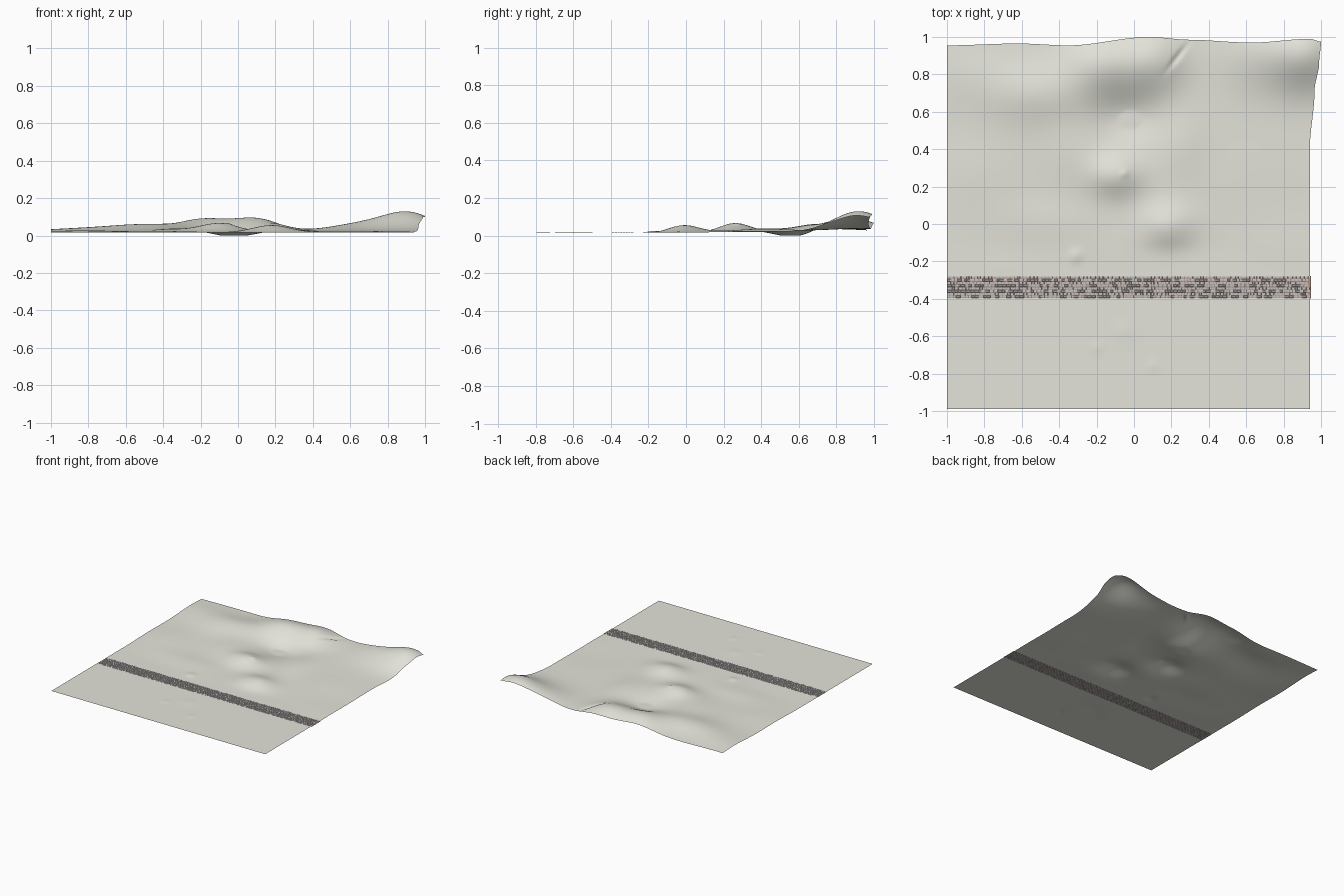
import bpy, bmesh, math, random

if "Cube" in bpy.data.objects:
    bpy.data.objects.remove(bpy.data.objects["Cube"])

random.seed(4)

# Hills and hollows: centre x, centre y, spread x, spread y, height
HILLS = [
    (0.92, 0.92, 0.13, 0.13, 0.085), (0.68, 0.92, 0.17, 0.14, 0.04),
    (0.10, 0.88, 0.12, 0.12, 0.063), (-0.18, 0.86, 0.13, 0.11, 0.056),
    (-0.50, 0.70, 0.22, 0.11, 0.036), (-0.85, 0.82, 0.15, 0.10, 0.010),
    (-0.03, 0.58, 0.12, 0.09, -0.030), (-0.10, 0.26, 0.10, 0.08, 0.046),
    (0.18, -0.01, 0.10, 0.08, 0.038), (0.25, 0.42, 0.09, 0.14, 0.016),
    (-0.32, 0.38, 0.12, 0.14, 0.016), (-0.80, 0.30, 0.18, 0.14, 0.008),
    (0.60, 0.25, 0.20, 0.14, 0.007), (-0.45, 0.02, 0.20, 0.08, 0.007),
]
# Small mounds beside the road
MOUNDS = [(-0.31, -0.17, 0.025, 0.007), (-0.05, -0.57, 0.04, 0.003),
          (-0.20, -0.66, 0.02, 0.003), (0.10, -0.76, 0.02, 0.003),
          (-0.05, 0.27, 0.015, 0.006)]
BACK_EDGE = [(-1, 0.955), (-0.62, 0.965), (-0.35, 0.955), (0.08, 1.0),
             (0.3, 0.985), (0.6, 0.97), (0.88, 0.99), (0.94, 0.975)]
RIGHT_EDGE = [(-1, 0.94), (0.4, 0.94), (0.7, 0.965), (0.85, 0.99), (0.96, 1.0)]


def smooth(a, b, t):
    t = min(max((t - a) / (b - a), 0), 1)
    return t * t * (3 - 2 * t)


def along(points, t):
    for (a, va), (b, vb) in zip(points, points[1:]):
        if t <= b:
            return va + (vb - va) * smooth(a, b, t)
    return points[-1][1]


def height(x, y):
    z = 0.0
    for cx, cy, sx, sy, h in HILLS:
        z += h * math.exp(-((x - cx) / sx) ** 2 / 2 - ((y - cy) / sy) ** 2 / 2)
    # narrow fold near the back edge
    u = (x - 0.23) * 0.61 + (y - 0.89) * 0.79
    v = (x - 0.23) * 0.79 - (y - 0.89) * 0.61
    z -= 0.012 * math.exp(-(u / 0.08) ** 2 - (v / 0.012) ** 2)
    z += 0.002 * math.sin(6 * x + 3 * y) * math.sin(9 * y)
    z = z * smooth(-0.28, -0.08, y) + 0.017 + 0.009 * smooth(0.1, 0.95, y)
    for cx, cy, s, h in MOUNDS:
        z += h * math.exp(-((x - cx) ** 2 + (y - cy) ** 2) / (2 * s * s))
    return max(z, 0.0)


def material(name, color):
    m = bpy.data.materials.new(name)
    m.diffuse_color = (*color, 1)
    m.use_nodes = True
    m.node_tree.nodes["Principled BSDF"].inputs["Base Color"].default_value = m.diffuse_color
    return m


def make_object(name, bm, mat):
    mesh = bpy.data.meshes.new(name)
    bm.to_mesh(mesh)
    bm.free()
    ob = bpy.data.objects.new(name, mesh)
    bpy.context.collection.objects.link(ob)
    mesh.materials.append(mat)
    return ob


def ground(name, y0, y1, nx, ny, mat):
    bm = bmesh.new()
    rows = []
    for j in range(ny + 1):
        row = []
        for i in range(nx + 1):
            x = -1 + 1.94 * i / nx
            y = y0 + (y1 - y0) * j / ny
            # stretch towards the wavy back and right edges
            px = x + (along(RIGHT_EDGE, y) - 0.94) * smooth(0.3, 0.94, x)
            py = y + (along(BACK_EDGE, x) - 0.96) * smooth(0.4, 0.96, y)
            row.append(bm.verts.new((px, py, height(px, py))))
        rows.append(row)
    for a, b in zip(rows, rows[1:]):
        for i in range(nx):
            bm.faces.new((a[i], a[i + 1], b[i + 1], b[i])).smooth = True
    return make_object(name, bm, mat)


sand = material("sand", (0.78, 0.78, 0.71))
mortar = material("mortar", (0.42, 0.27, 0.22))
stone = material("stone", (0.55, 0.53, 0.52))

# Ground on both sides of the road
ground("front_ground", -0.99, -0.395, 120, 40, sand)
ground("back_ground", -0.28, 0.96, 160, 110, sand)

# Road bed
bm = bmesh.new()
bm.faces.new([bm.verts.new(p) for p in ((-1, -0.397, 0.016), (0.945, -0.397, 0.016),
                                        (0.945, -0.278, 0.016), (-1, -0.278, 0.016))])
make_object("road_bed", bm, mortar)

# Paving stones in rows with uneven lengths, showing above and below the bed
bm = bmesh.new()
ROWS, Y0, Y1, GAP = 8, -0.396, -0.279, 0.0012
step = (Y1 - Y0) / ROWS
for r in range(ROWS):
    x = -1.0
    ya, yb = Y0 + r * step + GAP, Y0 + (r + 1) * step - GAP
    while x < 0.93:
        end = min(x + random.uniform(0.013, 0.026), 0.943)
        top = 0.0185 + random.uniform(-0.0005, 0.0005)
        rings = []
        for z, inset in ((0.0150, 0), (0.0175, 0), (top, 0.0015)):
            a, b = x + GAP + inset, end - GAP - inset
            c, d = ya + inset, yb - inset
            rings.append([bm.verts.new((px, py, z)) for px, py in
                          ((a, c), (b, c), (b, d), (a, d))])
        bm.faces.new(rings[0][::-1])
        bm.faces.new(rings[2])
        for lo, hi in zip(rings, rings[1:]):
            for k in range(4):
                n = (k + 1) % 4
                bm.faces.new((lo[k], lo[n], hi[n], hi[k]))
        x = end
make_object("paving_stones", bm, stone)
